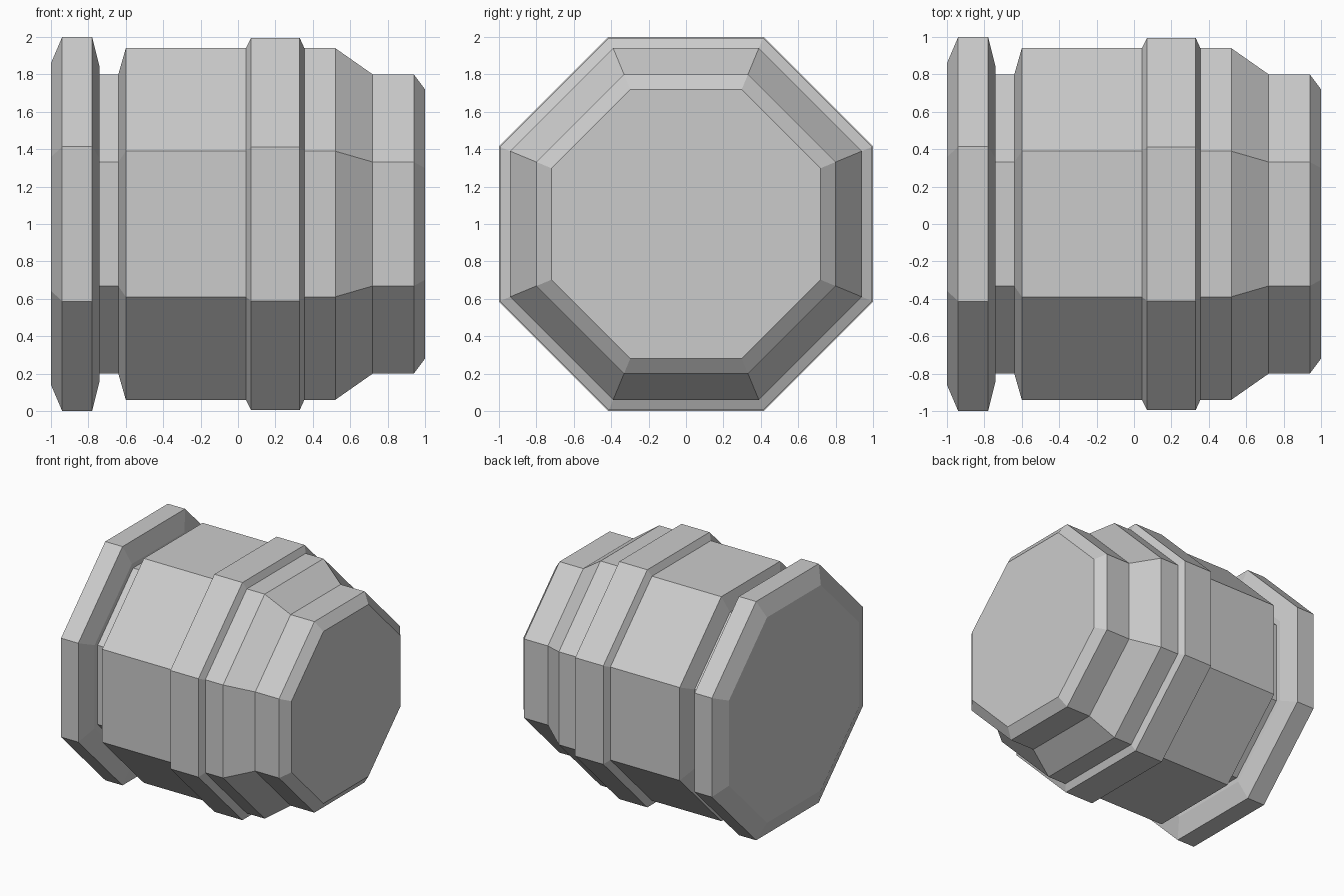
import bpy
import bmesh
import math

SIDES = 8
CENTRE_Z = 1.0

cube = bpy.data.objects.get("Cube")
if cube:
    bpy.data.objects.remove(cube, do_unlink=True)

# Single flat colour
grey = bpy.data.materials.new("light_grey")
grey.use_nodes = True
colour = (0.6, 0.6, 0.6, 1.0)
grey.diffuse_color = colour
grey.node_tree.nodes["Principled BSDF"].inputs["Base Color"].default_value = colour


def octagonal_part(name, profile):
    """Closed solid along x from (x, distance from axis to flat side) pairs."""
    bm = bmesh.new()
    rings = []
    for x, flat in profile:
        radius = flat / math.cos(math.pi / SIDES)
        ring = []
        for i in range(SIDES):
            angle = 2 * math.pi * (i + 0.5) / SIDES
            ring.append(bm.verts.new((x, radius * math.cos(angle),
                                      CENTRE_Z + radius * math.sin(angle))))
        rings.append(ring)
    for a, b in zip(rings, rings[1:]):
        for i in range(SIDES):
            j = (i + 1) % SIDES
            bm.faces.new((a[i], a[j], b[j], b[i]))
    bm.faces.new(rings[0])
    bm.faces.new(rings[-1])
    bmesh.ops.recalc_face_normals(bm, faces=bm.faces)
    mesh = bpy.data.meshes.new(name)
    bm.to_mesh(mesh)
    bm.free()
    mesh.materials.append(grey)
    obj = bpy.data.objects.new(name, mesh)
    bpy.context.collection.objects.link(obj)


# Bevelled end flange
octagonal_part("end_flange", [(-1, 0.86), (-0.94, 1), (-0.78, 1), (-0.74, 0.84)])

# Recessed groove between flange and body
octagonal_part("groove_neck", [(-0.76, 0.8), (-0.62, 0.8)])

# Main barrel tapering to the narrow nose
octagonal_part("barrel", [(-0.64, 0.8), (-0.6, 0.94), (0.52, 0.94),
                          (0.72, 0.8), (0.94, 0.8), (1, 0.72)])

# Raised band around the barrel
octagonal_part("raised_band", [(0.04, 0.935), (0.07, 0.995),
                               (0.33, 0.995), (0.357, 0.935)])
